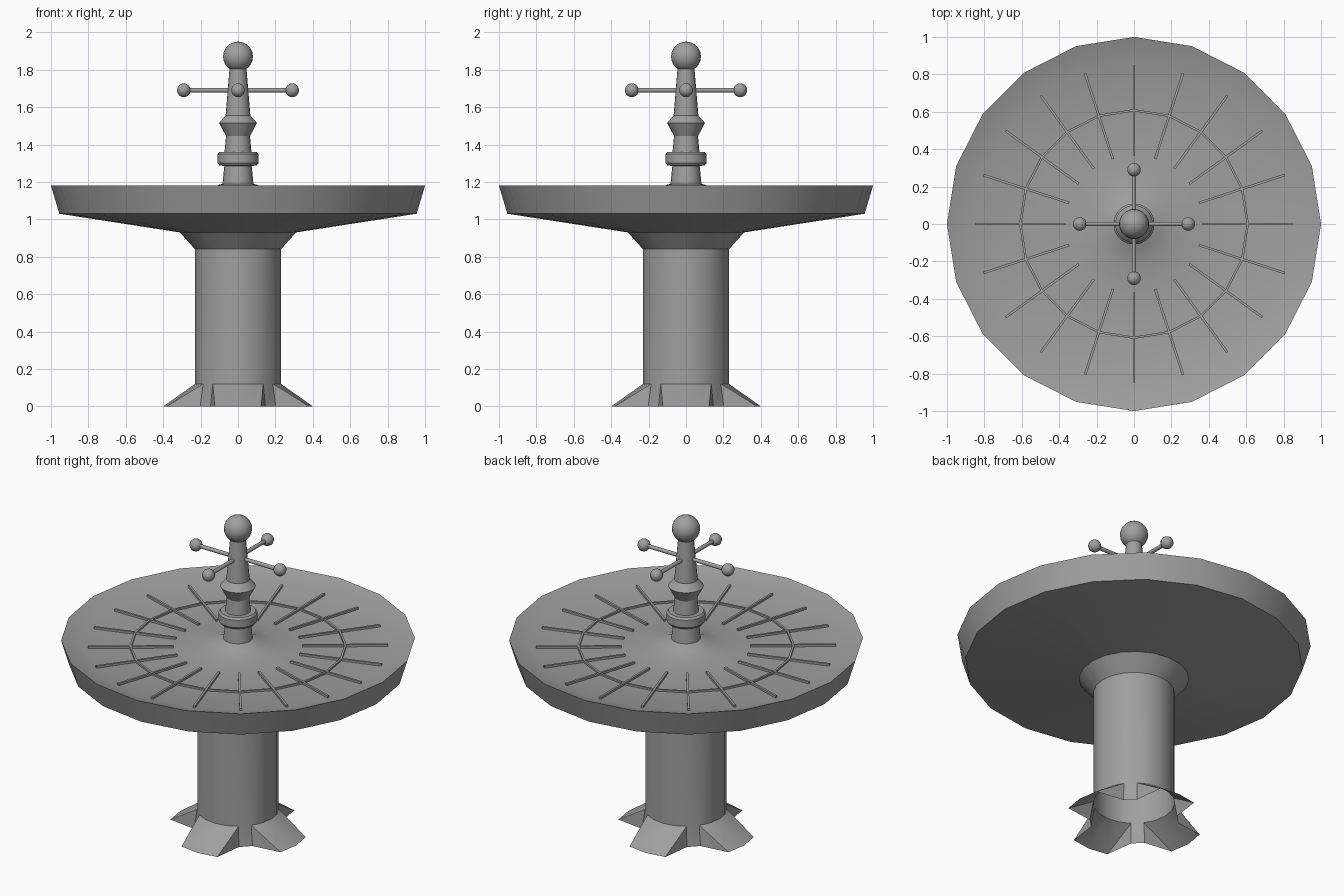
import bpy, bmesh, math
from mathutils import Matrix, Vector

if "Cube" in bpy.data.objects:
    bpy.data.objects.remove(bpy.data.objects["Cube"])

SIDES = 20
STEP = 2 * math.pi / SIDES

grey = bpy.data.materials.new("plain grey")
grey.diffuse_color = (0.35, 0.35, 0.35, 1)
grey.use_nodes = True
grey.node_tree.nodes["Principled BSDF"].inputs["Base Color"].default_value = grey.diffuse_color


def finish(bm, name, angle=32):
    mesh = bpy.data.meshes.new(name)
    bmesh.ops.recalc_face_normals(bm, faces=bm.faces)
    bm.to_mesh(mesh)
    bm.free()
    mesh.materials.append(grey)
    ob = bpy.data.objects.new(name, mesh)
    bpy.context.collection.objects.link(ob)
    bpy.ops.object.select_all(action='DESELECT')
    ob.select_set(True)
    bpy.context.view_layer.objects.active = ob
    bpy.ops.object.shade_smooth_by_angle(angle=math.radians(angle))
    return ob


def polar(r, a, z):
    return Vector((r * math.cos(a), r * math.sin(a), z))


def lathe(name, profile, angle=32, foot=None):
    """Revolve (radius, z) pairs; foot(i) may override the first ring's radius."""
    bm = bmesh.new()
    rings = []
    for k, (r, z) in enumerate(profile):
        rings.append([bm.verts.new(polar(foot(i) if foot and k == 0 else r, i * STEP, z))
                      for i in range(SIDES)])
    for low, high in zip(rings, rings[1:]):
        for i in range(SIDES):
            j = (i + 1) % SIDES
            a, b, c, d = low[i], low[j], high[j], high[i]
            if foot and low is rings[0] and foot(i) != foot(j):
                # split the foot flanks from the toe corner to the valley
                if foot(i) > foot(j):
                    bm.faces.new((a, b, c))
                    bm.faces.new((a, c, d))
                else:
                    bm.faces.new((a, b, d))
                    bm.faces.new((b, c, d))
            else:
                bm.faces.new((a, b, c, d))
    return finish(bm, name, angle)


def ball(name, radius, centre, segments, rings):
    bm = bmesh.new()
    bmesh.ops.create_uvsphere(bm, u_segments=segments, v_segments=rings, radius=radius,
                              matrix=Matrix.Translation(centre))
    return finish(bm, name, 60)


def slat(bm, p, q, width, z0, z1):
    """Thin upright bar from p to q."""
    d = (q - p).normalized()
    side = Vector((-d.y, d.x, 0)) * width / 2
    v = [bm.verts.new((e.x, e.y, z)) for z in (z0, z1)
         for e in (p - side, q - side, q + side, p + side)]
    for f in ((4, 5, 6, 7), (3, 2, 1, 0), (0, 1, 5, 4), (1, 2, 6, 5), (2, 3, 7, 6), (3, 0, 4, 7)):
        bm.faces.new([v[i] for i in f])


# pedestal: open tube with four splayed feet and a flared neck
lathe("pedestal", [(0.25, 0), (0.23, 0.12), (0.23, 0.84), (0.315, 0.935)],
      foot=lambda i: 0.40 if i % 5 in (0, 1, 4) else 0.25)

# bowl: underside, outer wall, sloping rim, floor and central cone
lathe("bowl", [(0.31, 0.93), (0.955, 1.03), (1.0, 1.18), (0.85, 1.13), (0.37, 1.13),
               (0.22, 1.145), (0.14, 1.165), (0.10, 1.185), (0.08, 1.19)], 15.5 + 6)

# pocket dividers: radial slats and a ring of slats
bm = bmesh.new()
for i in range(SIDES):
    a = i * STEP
    slat(bm, polar(0.365, a, 0), polar(0.848, a, 0), 0.013, 1.12, 1.143)
    slat(bm, polar(0.608, a, 0), polar(0.608, a + STEP, 0), 0.012, 1.12, 1.141)
finish(bm, "pocket_dividers")

# turned spindle with collar and waist bead
lathe("spindle", [(0.085, 1.17), (0.073, 1.285), (0.100, 1.288), (0.110, 1.302), (0.110, 1.348),
                  (0.100, 1.36), (0.072, 1.36), (0.064, 1.445), (0.101, 1.515), (0.066, 1.556),
                  (0.044, 1.82)], 30)
ball("finial", 0.08, (0, 0, 1.87), 20, 12)

# crossed handle bars with end knobs
for k in range(4):
    a = k * math.pi / 2
    bm = bmesh.new()
    turn = Matrix.Rotation(a, 4, 'Z') @ Matrix.Translation((0.145, 0, 1.69)) @ Matrix.Rotation(math.pi / 2, 4, 'Y')
    bmesh.ops.create_cone(bm, cap_ends=True, segments=10, radius1=0.012, radius2=0.012,
                          depth=0.29, matrix=turn)
    finish(bm, f"handle_bar_{k + 1}", 50)
    ball(f"handle_knob_{k + 1}", 0.037, polar(0.29, a, 1.69), 14, 9)
